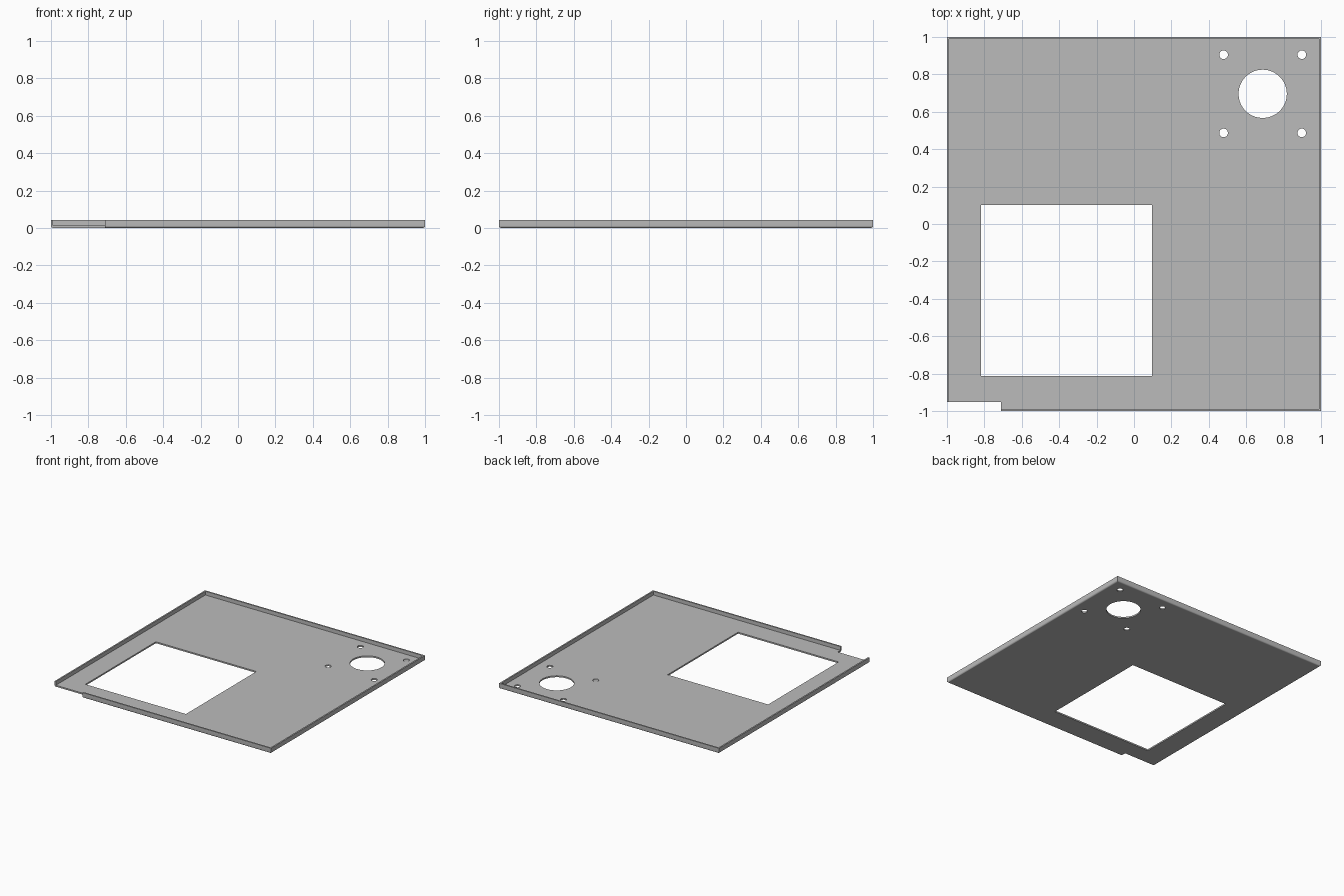
import bpy, bmesh, math

if "Cube" in bpy.data.objects:
    bpy.data.objects.remove(bpy.data.objects["Cube"])

T = 0.012           # sheet thickness
H = 0.043           # flange height
NX, NY = -0.712, -0.953   # corner notch

grey = bpy.data.materials.new("sheet_grey")
grey.diffuse_color = (0.5, 0.5, 0.5, 1)
grey.use_nodes = True
grey.node_tree.nodes["Principled BSDF"].inputs["Base Color"].default_value = grey.diffuse_color


def circle(cx, cy, r, n):
    return [(cx + r * math.cos(2 * math.pi * i / n),
             cy + r * math.sin(2 * math.pi * i / n)) for i in range(n)]


# Floor plate: filled outline with a square window, a round port and four screw holes
I = 1 - T
outline = [(-I, NY), (NX, NY), (NX, -I), (I, -I), (I, I), (-I, I)]
window = [(-0.818, -0.813), (0.096, -0.813), (0.096, 0.102), (-0.818, 0.102)]
loops = [outline, window, circle(0.688, 0.696, 0.129, 64)]
for sx in (-1, 1):
    for sy in (-1, 1):
        loops.append(circle(0.688 + sx * 0.209, 0.696 + sy * 0.209, 0.023, 32))

curve = bpy.data.curves.new("floor_plate", 'CURVE')
curve.dimensions = '2D'
curve.fill_mode = 'BOTH'
curve.extrude = T / 2
for pts in loops:
    sp = curve.splines.new('POLY')
    sp.points.add(len(pts) - 1)
    for p, (x, y) in zip(sp.points, pts):
        p.co = (x, y, 0, 1)
    sp.use_cyclic_u = True
floor = bpy.data.objects.new("floor_plate", curve)
bpy.context.collection.objects.link(floor)
floor.location.z = T / 2
curve.materials.append(grey)
bpy.context.view_layer.objects.active = floor
floor.select_set(True)
bpy.ops.object.convert(target='MESH')
bpy.ops.object.shade_smooth_by_angle(angle=math.radians(30))
floor.select_set(False)

# Folded rim: profile (inset, height) with a rounded outer bend, swept with mitred corners
profile = [(T * (1 - math.sin(a)), T * (1 - math.cos(a)))
           for a in (math.pi / 2 * i / 6 for i in range(7))]
profile += [(0, H), (T, H), (T, T)]
# path point and its inward direction
path = [((-1, NY), (1, 0)), ((-1, 1), (1, -1)), ((1, 1), (-1, -1)),
        ((1, -1), (-1, 1)), ((NX, -1), (0, 1))]
bm = bmesh.new()
rings = [[bm.verts.new((x + dx * d, y + dy * d, z)) for d, z in profile]
         for (x, y), (dx, dy) in path]
for a, b in zip(rings, rings[1:]):
    for i in range(len(profile) - 1):
        bm.faces.new((a[i], a[i + 1], b[i + 1], b[i]))
for end in (rings[0], rings[-1]):
    bm.faces.new(end)
bmesh.ops.recalc_face_normals(bm, faces=bm.faces)
# make sure the outer walls face outward
if any(f.normal.x < -0.99 and f.calc_center_median().x > 0.995 for f in bm.faces):
    bmesh.ops.reverse_faces(bm, faces=bm.faces)
mesh = bpy.data.meshes.new("folded_rim")
bm.to_mesh(mesh)
bm.free()
mesh.materials.append(grey)
rim = bpy.data.objects.new("folded_rim", mesh)
bpy.context.collection.objects.link(rim)
bpy.context.view_layer.objects.active = rim
rim.select_set(True)
bpy.ops.object.shade_smooth_by_angle(angle=math.radians(30))
